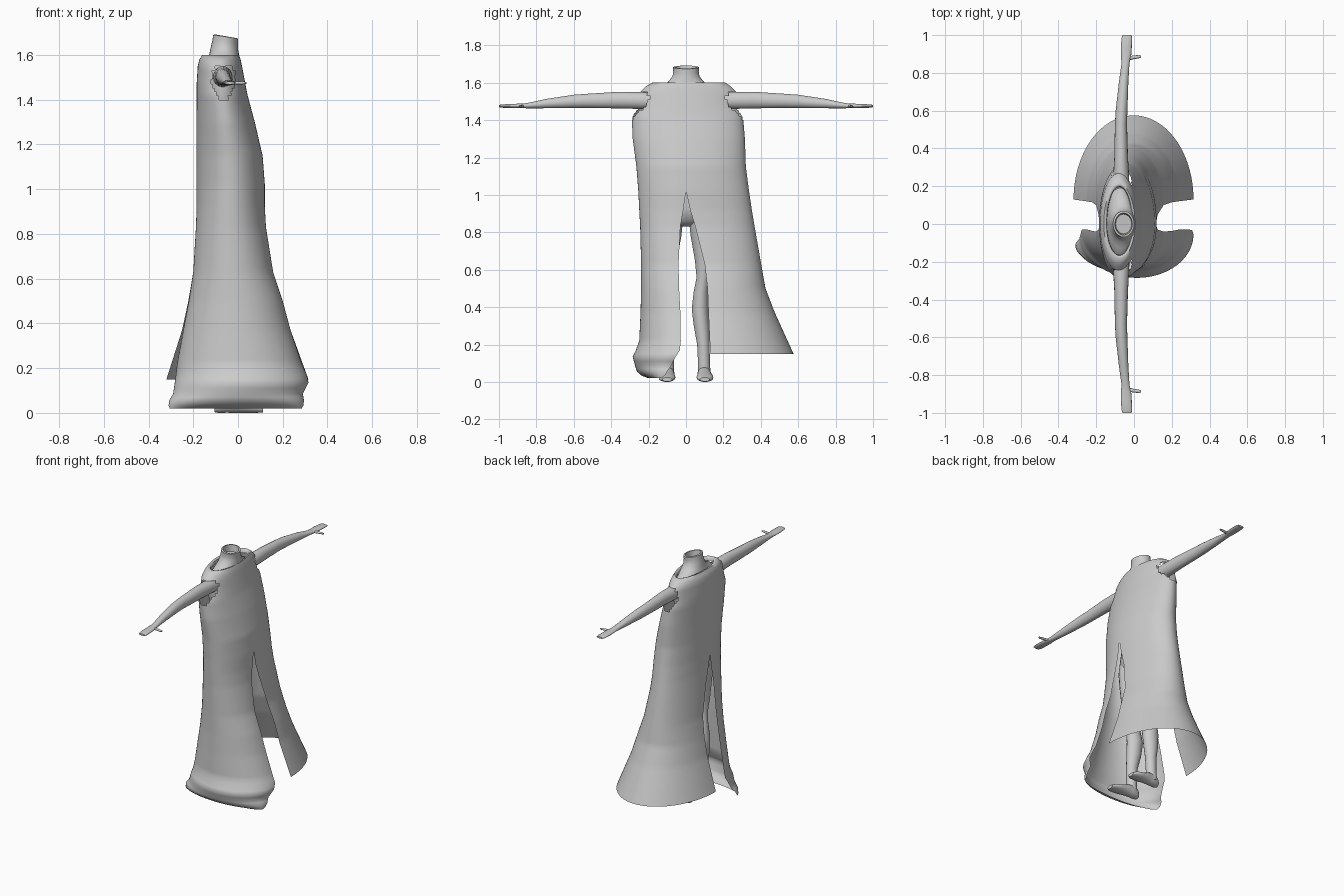
import bpy, bmesh
from math import sin, cos, pi


def finish(name, bm, angle=0.9):
    bmesh.ops.remove_doubles(bm, verts=bm.verts, dist=0.0004)
    bmesh.ops.recalc_face_normals(bm, faces=bm.faces)
    me = bpy.data.meshes.new(name)
    bm.to_mesh(me)
    bm.free()
    ob = bpy.data.objects.new(name, me)
    bpy.context.collection.objects.link(ob)
    bpy.ops.object.select_all(action='DESELECT')
    bpy.context.view_layer.objects.active = ob
    ob.select_set(True)
    bpy.ops.object.shade_smooth_by_angle(angle=angle)
    return ob


def bridge(bm, rows, closed):
    n = len(rows[0])
    for a, b in zip(rows, rows[1:]):
        for i in range(n if closed else n - 1):
            j = (i + 1) % n
            bm.faces.new((a[i], a[j], b[j], b[i]))


def loft(name, axis, rings, side=1, sides=18, tilt=0.0):
    """rings: (position on axis, centre u, centre v, radius u, radius v)"""
    bm = bmesh.new()
    rows = []
    for p, cu, cv, ru, rv in rings:
        row = []
        for k in range(sides):
            t = 2 * pi * k / sides
            u, v = cu + ru * cos(t), cv + rv * sin(t)
            co = {'x': (p, u, v), 'y': (u, p, v), 'z': (u, v, p)}[axis]
            if axis == 'z' and p > 1.62:
                co = (u, v, p - tilt * cos(t))
            row.append(bm.verts.new((co[0], co[1] * side, co[2])))
        rows.append(row)
    bridge(bm, rows, True)
    bm.faces.new(rows[0])
    bm.faces.new(rows[-1])
    return finish(name, bm)


def refine(table, step=0.02):
    out = [table[0]]
    for a, b in zip(table, table[1:]):
        n = max(1, round(abs(b[0] - a[0]) / step))
        out += [tuple(p + (q - p) * i / n for p, q in zip(a, b)) for i in range(1, n + 1)]
    return out


# Robe: z, x min, x max, -y extent, +y extent
upper = [(1.02, -.185, .12, -.255, .337), (1.15, -.185, .11, -.265, .32),
         (1.30, -.185, .075, -.285, .315), (1.42, -.185, .043, -.29, .305),
         (1.47, -.185, .033, -.268, .285), (1.55, -.18, .018, -.245, .268),
         (1.58, -.173, .012, -.215, .24), (1.60, -.16, .005, -.18, .21),
         (1.596, -.145, -.008, -.168, .20), (1.575, -.143, -.01, -.165, .195)]
# Lower panels: z, x min, x max, outer y, slit edge y
lower_pos = [(.15, -.32, .315, .575, .13), (.37, -.25, .235, .475, .12),
             (.50, -.222, .20, .425, .115), (.63, -.20, .157, .402, .10),
             (.83, -.188, .125, .367, .05), (.92, -.185, .12, .352, .022),
             (1.02, -.185, .12, .337, 0)]
lower_neg = [(.02, -.305, .285, -.20, -.13), (.032, -.31, .292, -.235, -.115),
             (.055, -.308, .295, -.262, -.10), (.085, -.29, .29, -.272, -.08),
             (.135, -.283, .315, -.285, -.055), (.17, -.278, .308, -.268, -.033),
             (.22, -.272, .285, -.25, -.028), (.37, -.245, .235, -.243, -.03),
             (.50, -.22, .20, -.24, -.037), (.63, -.20, .157, -.24, -.04),
             (.83, -.188, .125, -.245, -.03), (.92, -.185, .12, -.25, -.014),
             (1.02, -.185, .12, -.255, 0)]
bm = bmesh.new()
SEG = 44
for lower, col in ((lower_pos, 4), (lower_neg, 3)):
    table = refine(lower) + refine([(r[0], r[1], r[2], r[col], 0) for r in upper])[1:]
    rows = []
    for z, xl, xr, y, s in table:
        c, a = (xl + xr) / 2, (xr - xl) / 2
        rows.append([bm.verts.new((c + a * cos(pi * k / SEG), s + (y - s) * sin(pi * k / SEG), z))
                     for k in range(SEG + 1)])
    bridge(bm, rows, False)


# Armholes: pointed at the bottom
def in_armhole(f):
    p = f.calc_center_median()
    if not 1.40 < p.z < 1.55 or abs(p.y) < .15:
        return False
    return abs(p.x + .065) < min(.053, .012 + (p.z - 1.40) * .65, .03 + (1.55 - p.z))


bmesh.ops.delete(bm, geom=[f for f in bm.faces if in_armhole(f)], context='FACES')
finish("robe", bm, 1.2)

# Torso and open neck
loft("torso", 'z', [(.83, -.05, 0, .03, .03), (.86, -.05, 0, .08, .11), (.93, -.05, 0, .10, .165),
                    (1.05, -.05, 0, .085, .15), (1.2, -.055, 0, .085, .145),
                    (1.38, -.065, 0, .095, .18), (1.48, -.07, 0, .085, .215),
                    (1.55, -.07, 0, .075, .19), (1.585, -.065, 0, .068, .13),
                    (1.605, -.062, 0, .066, .095), (1.635, -.06, 0, .060, .072),
                    (1.66, -.057, 0, .057, .068), (1.682, -.055, 0, .056, .07),
                    (1.684, -.055, 0, .046, .058), (1.64, -.055, 0, .042, .052)],
     sides=28, tilt=.008)

for side, tag in ((1, "left"), (-1, "right")):
    # Arm with flat hand
    loft("arm_" + tag, 'y', [(.16, -.068, 1.50, .045, .045), (.25, -.068, 1.505, .042, .046),
                             (.36, -.068, 1.507, .036, .045), (.53, -.069, 1.503, .032, .038),
                             (.60, -.066, 1.50, .031, .036), (.75, -.055, 1.488, .025, .025),
                             (.85, -.045, 1.477, .021, .014), (.89, -.042, 1.476, .027, .012),
                             (.93, -.041, 1.476, .029, .011), (.985, -.038, 1.475, .028, .009),
                             (1.0, -.037, 1.475, .024, .006)], side)
    loft("thumb_" + tag, 'x', [(-.035, .875, 1.475, .012, .008), (-.01, .881, 1.475, .010, .007),
                               (.025, .886, 1.475, .009, .006), (.037, .886, 1.475, .005, .004)],
         side, 10)
    # Leg
    loft("leg_" + tag, 'z', [(.03, -.062, .098, .034, .036), (.10, -.06, .096, .034, .032),
                             (.20, -.06, .093, .037, .034), (.30, -.068, .083, .050, .042),
                             (.39, -.07, .075, .055, .045), (.48, -.06, .08, .048, .04),
                             (.56, -.05, .092, .048, .036), (.65, -.05, .095, .060, .048),
                             (.78, -.05, .09, .075, .066), (.88, -.052, .088, .085, .075),
                             (.96, -.052, .08, .08, .07)], side)
    # Foot pointing along +x
    loft("foot_" + tag, 'x', [(-.105, .096, .025, .022, .022), (-.09, .096, .033, .034, .033),
                              (-.05, .097, .042, .036, .042), (-.01, .099, .036, .038, .036),
                              (.04, .101, .025, .045, .025), (.085, .102, .019, .043, .019),
                              (.112, .101, .013, .026, .011)], side)
